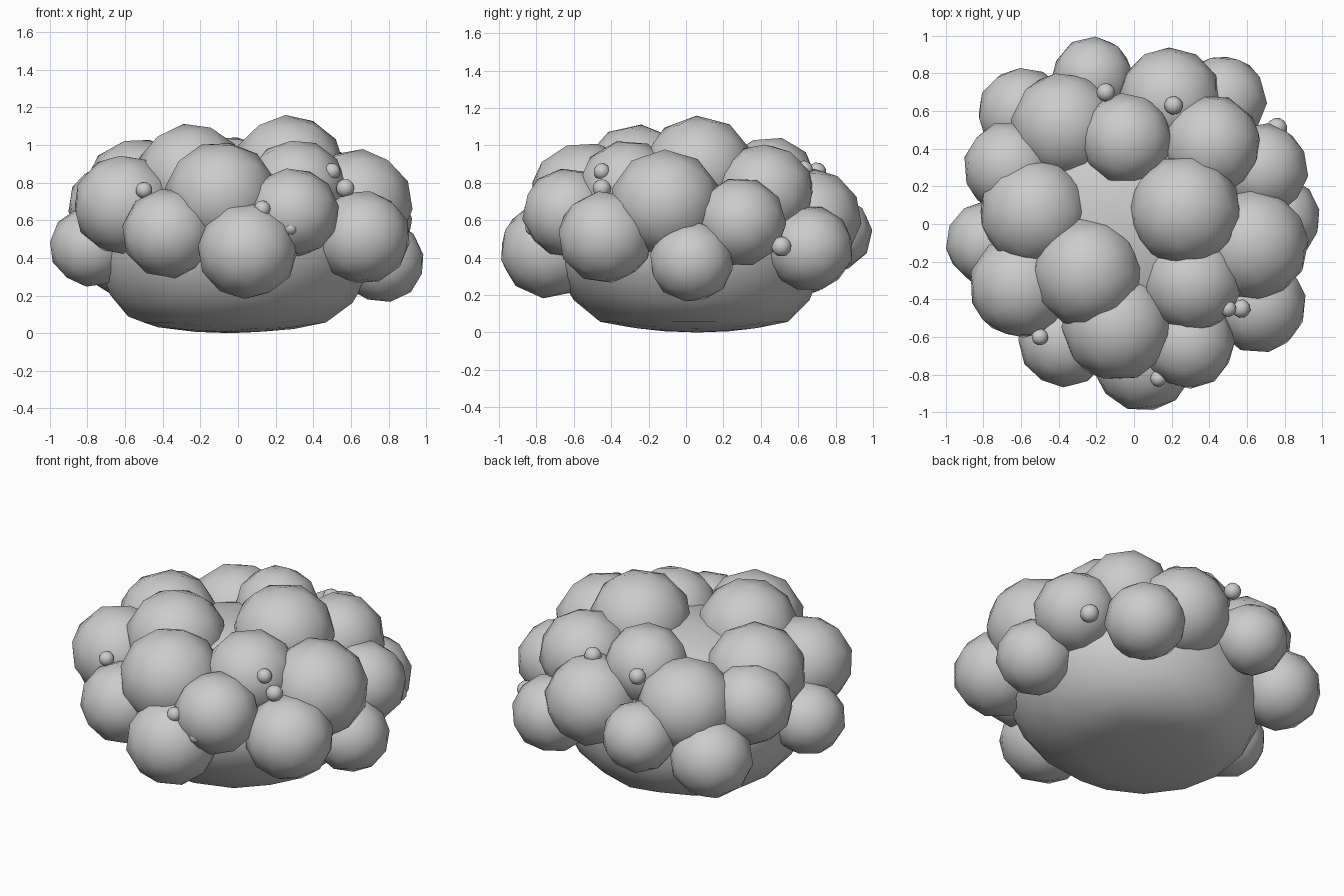
import bpy, bmesh, math, random
from mathutils import Matrix, Vector, Euler

random.seed(4)

leaf = bpy.data.materials.new("plain grey")
leaf.diffuse_color = (0.6, 0.6, 0.6, 1)


def finish(bm, name):
    me = bpy.data.meshes.new(name)
    bm.to_mesh(me)
    bm.free()
    me.materials.append(leaf)
    for p in me.polygons:
        p.use_smooth = True
    ob = bpy.data.objects.new(name, me)
    bpy.context.collection.objects.link(ob)
    return ob


def balls(name, data, wide, high):
    # low-poly balls, each turned a little differently, then slightly squashed
    for i, (x, y, z, r) in enumerate(data):
        bm = bmesh.new()
        bmesh.ops.create_icosphere(bm, subdivisions=2, radius=r)
        turn = Euler([random.uniform(0, math.tau) for _ in range(3)]).to_matrix().to_4x4()
        squash = Matrix.Diagonal((wide, wide, high, 1))
        bmesh.ops.transform(bm, matrix=Matrix.Translation((x, y, z)) @ squash @ turn, verts=bm.verts)
        finish(bm, f"{name}_{i + 1}")


# bush core: squashed ball with a nearly flat underside, leaning back at the base
bm = bmesh.new()
bmesh.ops.create_icosphere(bm, subdivisions=3, radius=1)
for v in bm.verts:
    z = 0.45 + (0.47 if v.co.z > 0 else 0.55) * v.co.z
    lean = max(0, -v.co.z)
    if z < 0.06:
        z = 0.06 + (z - 0.06) * 0.375
    v.co = Vector((v.co.x * 0.74 - 0.04 * lean, v.co.y * 0.73 + 0.06 * lean, z))
finish(bm, "bush_core")

# upper foliage clumps: x, y, z, radius
balls("upper_clump", [
    (0.27, 0.07, 0.87, 0.29), (-0.25, -0.26, 0.83, 0.285),
    (-0.53, 0.06, 0.75, 0.285), (-0.04, 0.45, 0.81, 0.24),
    (-0.37, 0.52, 0.67, 0.28), (0.41, 0.42, 0.75, 0.26),
    (0.63, -0.11, 0.69, 0.29), (0.31, -0.31, 0.77, 0.26),
    (-0.09, -0.54, 0.73, 0.29), (-0.60, -0.33, 0.68, 0.27),
], 1.035, 1.0)

# lower foliage clumps around the rim
balls("lower_clump", [
    (0.05, -0.73, 0.44, 0.26), (-0.37, -0.62, 0.53, 0.24),
    (0.29, -0.63, 0.64, 0.24), (0.66, -0.43, 0.51, 0.25),
    (0.765, 0.03, 0.38, 0.22), (-0.78, -0.10, 0.46, 0.215),
    (0.68, 0.29, 0.59, 0.24), (0.47, 0.66, 0.45, 0.23),
    (0.19, 0.66, 0.61, 0.27), (-0.22, 0.78, 0.53, 0.21),
    (-0.59, 0.59, 0.42, 0.235), (-0.66, 0.30, 0.67, 0.24),
], 1.035, 1.0)

# small berries
balls("berry", [
    (-0.50, -0.60, 0.76, 0.045), (0.57, -0.45, 0.77, 0.05),
    (0.13, -0.82, 0.66, 0.045), (0.50, -0.45, 0.86, 0.045),
    (0.28, -0.82, 0.56, 0.04), (0.76, 0.51, 0.46, 0.055),
    (-0.15, 0.70, 0.86, 0.05), (0.21, 0.63, 0.87, 0.05),
], 1.0, 1.0)
